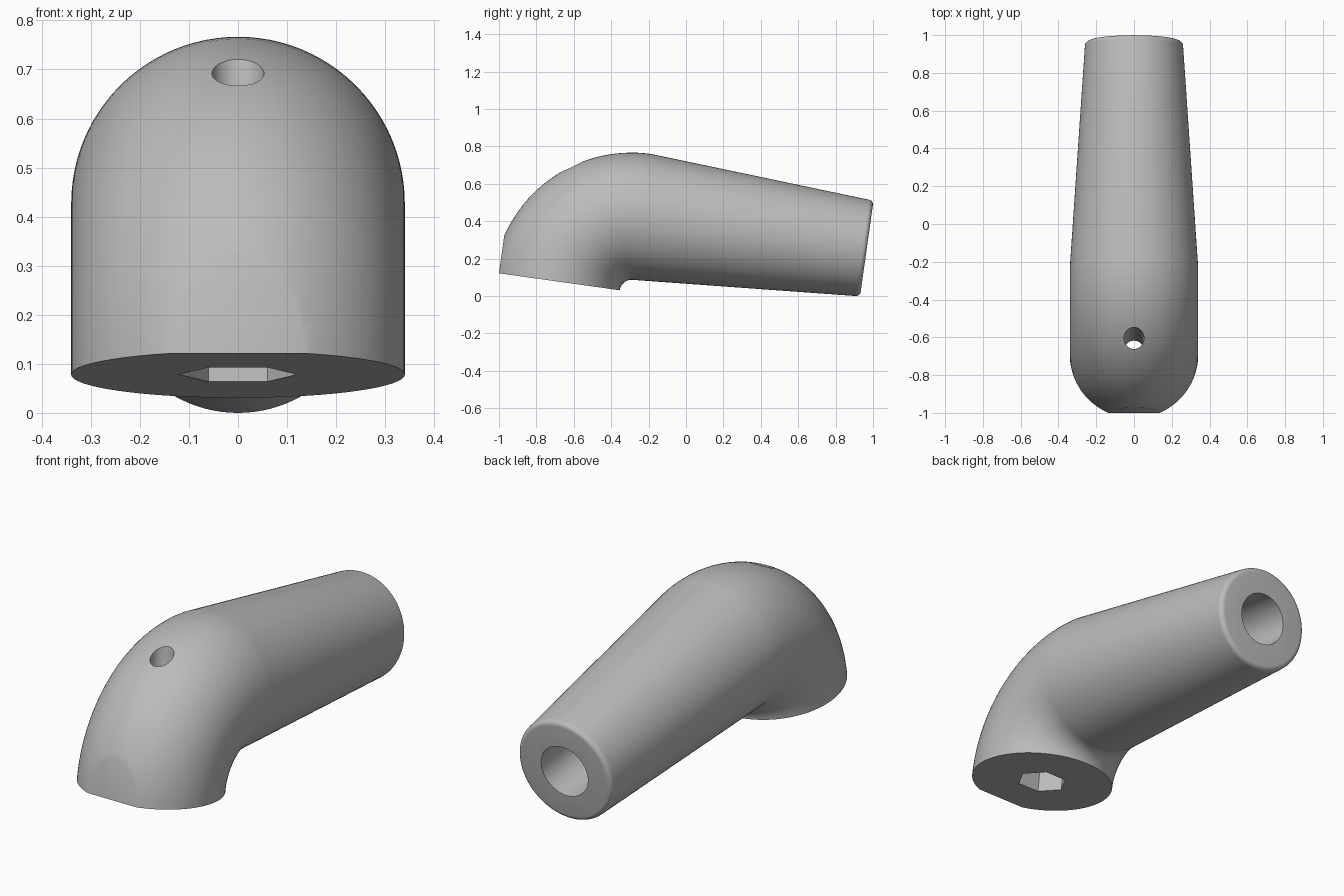
import bpy, bmesh
from math import sin, cos, pi, radians
from mathutils import Matrix, Vector

old = bpy.data.objects.get("Cube")
if old:
    bpy.data.objects.remove(old, do_unlink=True)

SIDES = 96
BEND, R, TIP_R, TIP_Y, ROUND = 0.405, 0.34, 0.26, 1.212, 0.025

grey = bpy.data.materials.new("plain grey")
grey.use_nodes = True
colour = (0.5, 0.5, 0.5, 1)
grey.diffuse_color = colour
grey.node_tree.nodes["Principled BSDF"].inputs["Base Color"].default_value = colour


def make_object(name, bm):
    bmesh.ops.recalc_face_normals(bm, faces=bm.faces)
    mesh = bpy.data.meshes.new(name)
    bm.to_mesh(mesh)
    bm.free()
    mesh.materials.append(grey)
    obj = bpy.data.objects.new(name, mesh)
    bpy.context.collection.objects.link(obj)
    return obj


def prism(name, sides, radius, start, end, turn=0):
    """Straight cutter between two points."""
    a, b = Vector(start), Vector(end)
    bm = bmesh.new()
    place = Matrix.Translation((a + b) / 2) @ (b - a).to_track_quat("Z", "Y").to_matrix().to_4x4()
    bmesh.ops.create_cone(bm, cap_ends=True, segments=sides, radius1=radius, radius2=radius,
                          depth=(b - a).length, matrix=place @ Matrix.Rotation(turn, 4, "Z"))
    return make_object(name, bm)


# Stations along the sweep: (y, z, tilt of the ring, radius)
stations = []
STEPS = 32
for i in range(STEPS + 1):
    t = pi / 2 * i / STEPS
    stations.append((-BEND * cos(t), BEND * sin(t), t, R))
for i in range(7):
    a = pi / 2 * i / 6
    stations.append((TIP_Y - ROUND + ROUND * sin(a), BEND, pi / 2,
                     TIP_R - ROUND + ROUND * cos(a)))

# Elbow and tapered arm as one swept body
bm = bmesh.new()
rings = []
for y, z, t, r in stations:
    out = Vector((0, -cos(t), sin(t)))
    rings.append([bm.verts.new(Vector((0, y, z)) + r * (Vector((cos(k), 0, 0)) + out * sin(k)))
                  for k in (2 * pi * n / SIDES for n in range(SIDES))])
for low, high in zip(rings, rings[1:]):
    for n in range(SIDES):
        m = (n + 1) % SIDES
        bm.faces.new((low[n], low[m], high[m], high[n]))
bm.faces.new(rings[0])
bm.faces.new(rings[-1])
body = make_object("elbow_handle", bm)

# Cutters: front flat, hexagonal socket, bolt hole, arm bore
bm = bmesh.new()
bmesh.ops.create_cube(bm, size=1, matrix=Matrix.Translation((0, -BEND - 0.312 - 0.5, 0)))
cutters = [
    make_object("front_flat_cutter", bm),
    prism("hex_socket_cutter", 6, 0.12, (0, -BEND, -0.1), (0, -BEND, 0.15), pi / 6),
    prism("bolt_hole_cutter", 48, 0.053, (0, -BEND, 0.1), (0, -BEND, 1)),
    prism("arm_bore_cutter", 32, 0.13, (0, 0.4, BEND), (0, 1.4, BEND)),
]
# Turn the hexagon so that two corners lie across the width
hexa = cutters[1].data
if max(v.co.x for v in hexa.vertices) < 0.119:
    hexa.transform(Matrix.Translation((0, -BEND, 0)) @ Matrix.Rotation(pi / 6, 4, "Z")
                   @ Matrix.Translation((0, BEND, 0)))

for cutter in cutters:
    cutter.hide_render = True
    mod = body.modifiers.new(cutter.name, "BOOLEAN")
    mod.operation = "DIFFERENCE"
    mod.solver = "EXACT"
    mod.object = cutter

# Bake the cuts and remove the cutters
bpy.context.view_layer.update()
graph = bpy.context.evaluated_depsgraph_get()
baked = bpy.data.meshes.new_from_object(body.evaluated_get(graph))
body.modifiers.clear()
body.data = baked
for cutter in cutters:
    bpy.data.objects.remove(cutter, do_unlink=True)

# Tip the whole handle back and set it on the ground
baked.transform(Matrix.Translation((0, -0.29, 0.027)) @ Matrix.Rotation(radians(-8), 4, "X"))
baked.transform(Matrix.Translation((0, 0, -min(v.co.z for v in baked.vertices))))

bpy.ops.object.select_all(action="DESELECT")
body.select_set(True)
bpy.context.view_layer.objects.active = body
bpy.ops.object.shade_smooth_by_angle(angle=radians(30))
